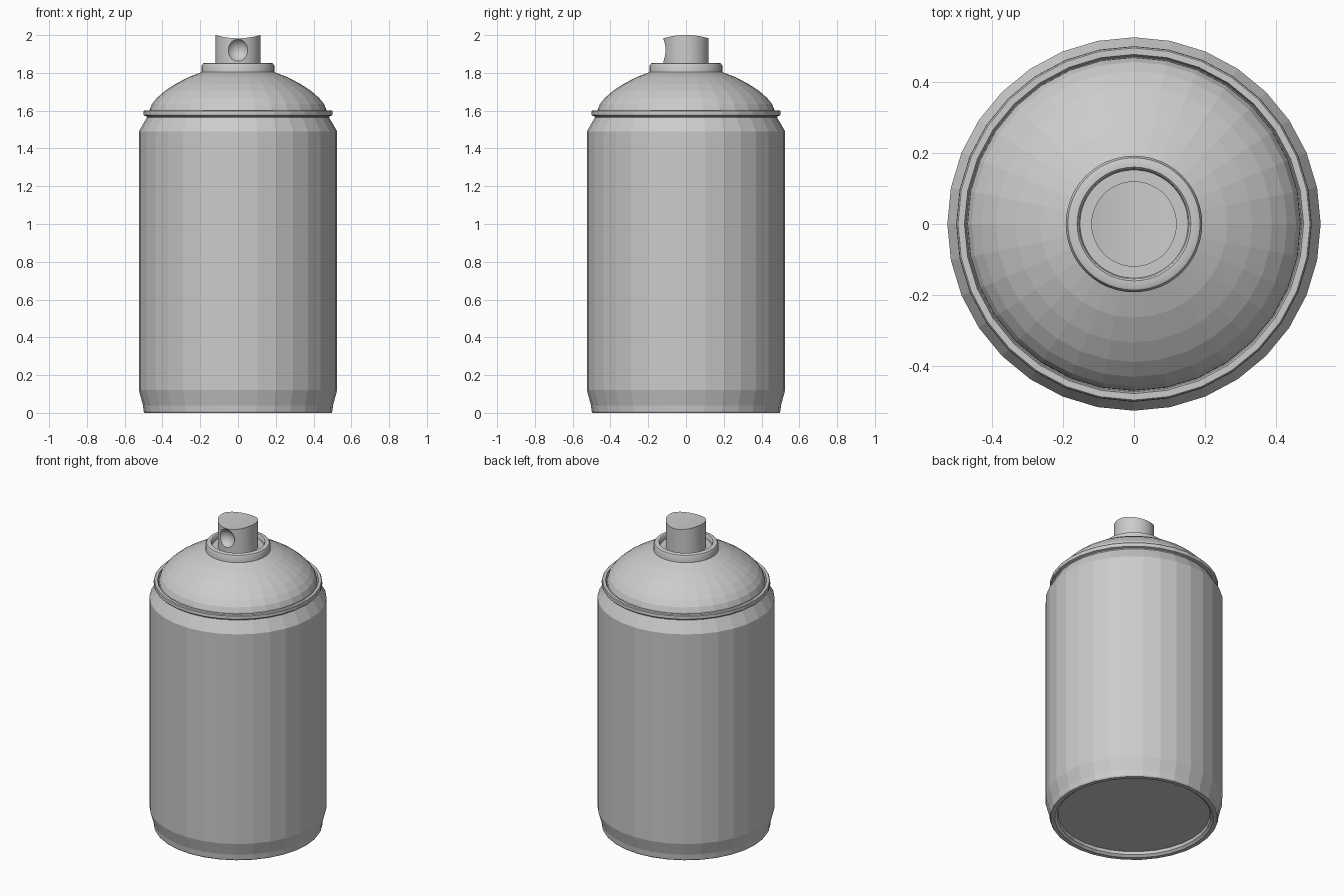
import bpy, bmesh, math

if "Cube" in bpy.data.objects:
    bpy.data.objects.remove(bpy.data.objects["Cube"])

grey = bpy.data.materials.new("plain grey")
grey.diffuse_color = (0.6, 0.6, 0.6, 1)
grey.use_nodes = True
grey.node_tree.nodes["Principled BSDF"].inputs["Base Color"].default_value = grey.diffuse_color


def finish(name, bm, smooth=False):
    bmesh.ops.recalc_face_normals(bm, faces=bm.faces)
    me = bpy.data.meshes.new(name)
    bm.to_mesh(me)
    bm.free()
    me.materials.append(grey)
    ob = bpy.data.objects.new(name, me)
    bpy.context.collection.objects.link(ob)
    if smooth:
        bpy.ops.object.select_all(action='DESELECT')
        ob.select_set(True)
        bpy.context.view_layer.objects.active = ob
        bpy.ops.object.shade_smooth_by_angle(angle=math.radians(30))
    return ob


def lathe(name, profile, sides=32, smooth=False):
    """Turn an (r, z) profile round the z axis and cap both ends."""
    bm = bmesh.new()
    rings = []
    for r, z in profile:
        rings.append([bm.verts.new((r * math.cos(2 * math.pi * i / sides),
                                    r * math.sin(2 * math.pi * i / sides), z))
                      for i in range(sides)])
    for a, b in zip(rings, rings[1:]):
        for i in range(sides):
            j = (i + 1) % sides
            bm.faces.new((a[i], a[j], b[j], b[i]))
    bm.faces.new(rings[0])
    bm.faces.new(rings[-1])
    return finish(name, bm, smooth)


# Can body with recessed base and tapered shoulder
lathe("can_body", [(0.45, 0.03), (0.455, 0.012), (0.47, 0), (0.495, 0),
                   (0.5, 0.008), (0.503, 0.04), (0.525, 0.12), (0.525, 1.49),
                   (0.482, 1.565)])

# Rolled seam between body and dome
lathe("seam_rim", [(0.46, 1.56), (0.482, 1.56), (0.484, 1.57), (0.497, 1.574),
                   (0.5, 1.58), (0.499, 1.597), (0.495, 1.602),
                   (0.477, 1.602), (0.472, 1.585), (0.46, 1.58)])

# Domed top
lathe("dome", [(0.47, 1.57), (0.468, 1.605), (0.456, 1.635), (0.43, 1.667),
               (0.388, 1.704), (0.333, 1.74), (0.263, 1.777), (0.19, 1.805),
               (0.15, 1.81)])

# Valve cup with raised lip
lathe("valve_cup", [(0.192, 1.79), (0.192, 1.838), (0.186, 1.849),
                    (0.18, 1.852), (0.16, 1.852), (0.155, 1.846),
                    (0.152, 1.825)], 48, True)

# Spray nozzle: cylinder with a top scooped along y
bm = bmesh.new()
n, r = 48, 0.12
low, high = [], []
for i in range(n):
    a = 2 * math.pi * i / n
    x, y = r * math.cos(a), r * math.sin(a)
    low.append(bm.verts.new((x, y, 1.81)))
    high.append(bm.verts.new((x, y, 1.983 + 0.018 * (x / r) ** 2)))
for i in range(n):
    j = (i + 1) % n
    bm.faces.new((low[i], low[j], high[j], high[i]))
bm.faces.new(low)
for i in range(-n // 4, n // 4):  # strips joining the mirrored sides of the top
    ring = [high[i % n], high[(i + 1) % n],
            high[(n // 2 - i - 1) % n], high[(n // 2 - i) % n]]
    # strips run along y, pairing each vertex with its mirror at -y
    k = i + n // 4
    ring = [high[k % n], high[(k + 1) % n], high[(-k - 1) % n], high[-k % n]]
    ring = list(dict.fromkeys(ring))
    if len(ring) > 2:
        bm.faces.new(ring)
nozzle = finish("nozzle", bm)

# Round dimple in the front of the nozzle
bm = bmesh.new()
bmesh.ops.create_uvsphere(bm, u_segments=32, v_segments=16, radius=0.065)
bmesh.ops.translate(bm, verts=bm.verts, vec=(0, -0.148, 1.92))
cutter = finish("dimple_cutter", bm)
cutter.hide_render = True
mod = nozzle.modifiers.new("dimple", 'BOOLEAN')
mod.operation = 'DIFFERENCE'
mod.solver = 'EXACT'
mod.object = cutter
bpy.ops.object.select_all(action='DESELECT')
nozzle.select_set(True)
bpy.context.view_layer.objects.active = nozzle
bpy.ops.object.modifier_apply(modifier=mod.name)
bpy.data.objects.remove(cutter)
bpy.ops.object.shade_smooth_by_angle(angle=math.radians(30))
